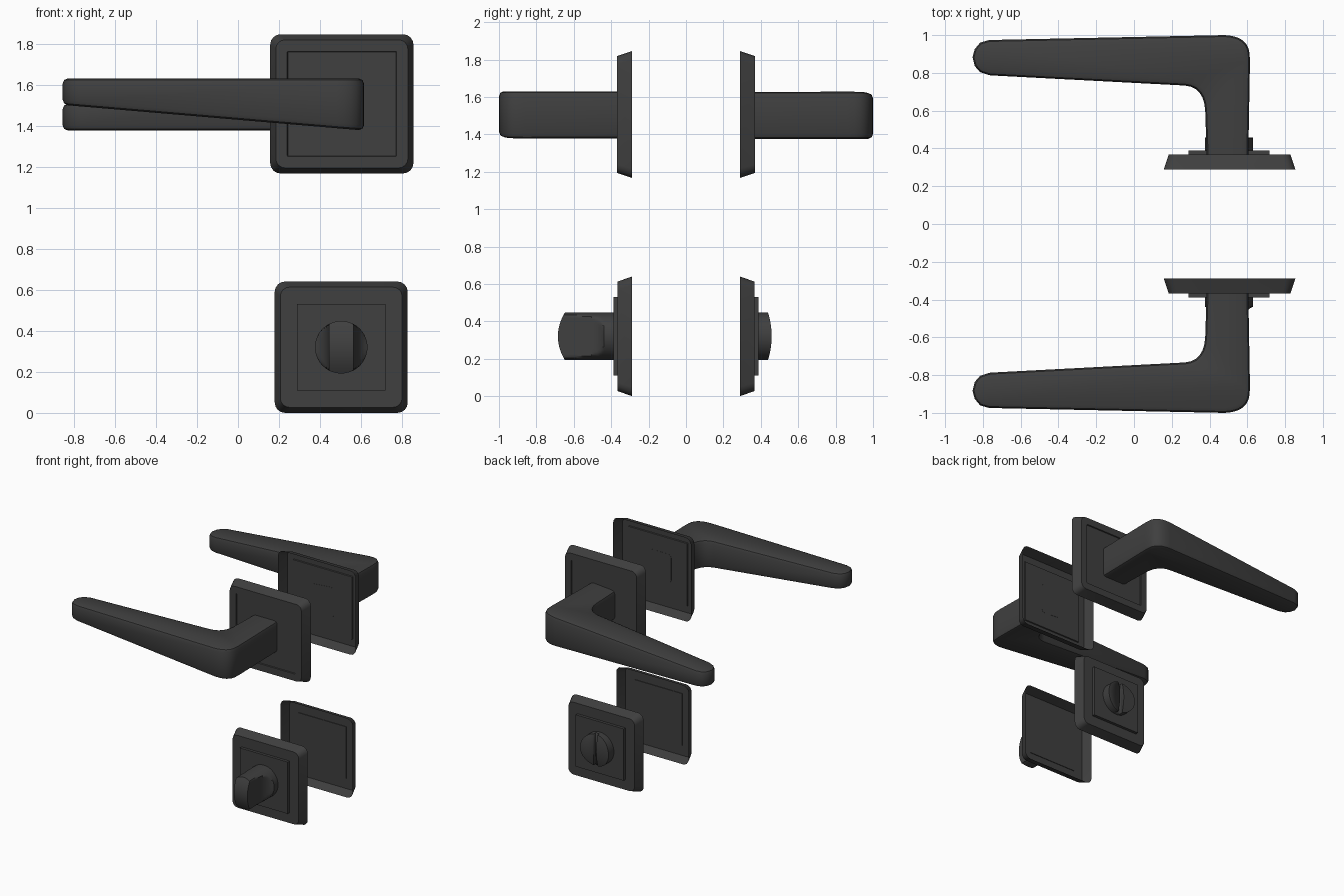
import bpy, bmesh, math
from mathutils import Vector

if "Cube" in bpy.data.objects:
    bpy.data.objects.remove(bpy.data.objects["Cube"])

dark = bpy.data.materials.new("dark_metal")
dark.diffuse_color = (0.05, 0.05, 0.05, 1)
dark.use_nodes = True
dark.node_tree.nodes["Principled BSDF"].inputs["Base Color"].default_value = dark.diffuse_color


def finish(name, bm, smooth=30):
    me = bpy.data.meshes.new(name)
    bm.to_mesh(me)
    bm.free()
    me.materials.append(dark)
    ob = bpy.data.objects.new(name, me)
    bpy.context.collection.objects.link(ob)
    bpy.ops.object.select_all(action='DESELECT')
    ob.select_set(True)
    bpy.context.view_layer.objects.active = ob
    bpy.ops.object.shade_smooth_by_angle(angle=math.radians(smooth))
    return ob


def bridge(bm, a, b):
    for i in range(len(a)):
        j = (i + 1) % len(a)
        bm.faces.new((a[i], a[j], b[j], b[i]))


def bezier(a, c, b, n=6):
    a, b, c = Vector(a), Vector(b), Vector(c)
    return [a * (1 - t) ** 2 + c * 2 * t * (1 - t) + b * t * t
            for t in (i / n for i in range(n + 1))]


# Square plate: open-backed shell made of stacked rounded-square rings
def plate(name, cx, cz, side, rings):
    bm = bmesh.new()
    loops = []
    for hx, hz, r, y in rings:
        loop = []
        for k, (sx, sz) in enumerate(((1, 1), (-1, 1), (-1, -1), (1, -1))):
            for i in range(5):
                a = math.pi / 2 * (k + i / 4)
                loop.append(bm.verts.new((cx + sx * (hx - r) + r * math.cos(a), side * y,
                                          cz + sz * (hz - r) + r * math.sin(a))))
        if loops:
            bridge(bm, loops[-1], loop)
        loops.append(loop)
    cap = bm.faces.new(loops[-1])
    bmesh.ops.recalc_face_normals(bm, faces=bm.faces)
    if cap.normal.y * side < 0:
        bmesh.ops.reverse_faces(bm, faces=bm.faces)
    return finish(name, bm)


# Lever: L-shaped plan, one flat face and one slanted face, chamfered
def lever(name, side):
    pts = [(0.605, 0.36), (0.614, 0.86)]
    pts += [tuple(p) for p in bezier((0.612, 0.90), (0.605, 0.995), (0.48, 1.0))]
    pts += [(-0.767, 0.974), (-0.815, 0.960), (-0.843, 0.926), (-0.855, 0.883),
            (-0.843, 0.836), (-0.815, 0.804), (-0.762, 0.787)]
    pts += [tuple(p) for p in bezier((0.27, 0.733), (0.37, 0.725), (0.377, 0.60))]
    pts += [(0.385, 0.36)]
    bm = bmesh.new()

    def z_slant(x):
        return 0.128 - (x + 0.855) / 1.469 * 0.128 + (-0.128 + 0.128 - 0.0)

    flat, slant = [], []
    for x, y in pts:
        drop = 0.125 * (x + 0.855) / 1.469      # slanted face falls toward the neck
        flat.append(bm.verts.new((x, side * y, 1.503 - side * 0.127)))
        slant.append(bm.verts.new((x, side * y, 1.503 + side * (0.002 + drop))))
    bridge(bm, flat, slant)
    bm.faces.new(flat)
    bm.faces.new(slant)
    bmesh.ops.recalc_face_normals(bm, faces=bm.faces)
    rim = [e for e in bm.edges
           if abs(e.verts[0].co.z - e.verts[1].co.z) < 0.12
           and max(abs(v.co.y) for v in e.verts) > 0.365]
    bmesh.ops.bevel(bm, geom=rim, offset=0.026, segments=2, profile=0.5, affect='EDGES')
    bmesh.ops.recalc_face_normals(bm, faces=bm.faces)
    return finish(name, bm, 35)


# Round turn piece: circle rings pinched to a half width, with an arched end
def turn(name, cx, cz, side, levels, arch, r=0.128, n=48):
    bm = bmesh.new()
    loops = []
    for k, (y, half) in enumerate(levels):
        loop = []
        for i in range(n):
            a = 2 * math.pi * (i + 0.5) / n
            x, z = r * math.cos(a), r * math.sin(a)
            bulge = arch * (1 - (z / r) ** 2) if k == len(levels) - 1 else 0
            loop.append(bm.verts.new((cx + max(-half, min(half, x)),
                                      side * (y + bulge), cz + z)))
        if loops:
            bridge(bm, loops[-1], loop)
        loops.append(loop)
    bm.faces.new(loops[0])
    # arched end, closed by strips between mirrored points
    end = loops[-1]
    right = [end[i % n] for i in range(-n // 4, n // 4)]
    left = [end[(n // 2 - 1 - i) % n] for i in range(-n // 4, n // 4)]
    for i in range(n // 2 - 1):
        bm.faces.new((right[i], right[i + 1], left[i + 1], left[i]))
    bmesh.ops.recalc_face_normals(bm, faces=bm.faces)
    return finish(name, bm)


def box(name, lo, hi):
    bm = bmesh.new()
    bmesh.ops.create_cube(bm, size=1)
    for v in bm.verts:
        v.co = [lo[k] + (v.co[k] + 0.5) * (hi[k] - lo[k]) for k in range(3)]
    return finish(name, bm)


CX, CZ = 0.503, 0.32
for side, tag in ((-1, "front"), (1, "back")):
    # Lever set with a shallow recessed square in its plate
    plate(tag + "_lever_plate", 0.506, 1.506, side,
          [(0.349, 0.339, 0.05, 0.288), (0.322, 0.312, 0.045, 0.369),
           (0.266, 0.256, 0.004, 0.369), (0.263, 0.253, 0.004, 0.361)])
    lever(tag + "_lever", side)
    # Lock plate with a raised square
    plate(tag + "_lock_plate", CX, CZ, side,
          [(0.324, 0.32, 0.05, 0.288), (0.297, 0.293, 0.045, 0.365)])
    ys = sorted((side * 0.36, side * 0.388))
    box(tag + "_lock_panel", (CX - 0.215, ys[0], CZ - 0.21), (CX + 0.215, ys[1], CZ + 0.21))

# Thumb turn: round base hollowed on both sides into a blade
turn("thumb_turn", CX, CZ, -1,
     [(0.38, 0.2), (0.438, 0.128), (0.446, 0.112), (0.458, 0.098), (0.478, 0.084),
      (0.505, 0.073), (0.545, 0.065), (0.59, 0.061), (0.647, 0.06)], 0.038)

# Emergency release: arched disc with a vertical coin slot
disc = turn("coin_release", CX, CZ, 1, [(0.38, 0.2), (0.438, 0.2)], 0.02)
cutter = box("slot_cutter", (CX - 0.018, 0.415, CZ - 0.2), (CX + 0.018, 0.6, CZ + 0.2))
mod = disc.modifiers.new("slot", 'BOOLEAN')
mod.operation = 'DIFFERENCE'
mod.solver = 'EXACT'
mod.object = cutter
bpy.context.view_layer.objects.active = disc
bpy.ops.object.modifier_apply(modifier="slot")
bpy.data.objects.remove(cutter)
